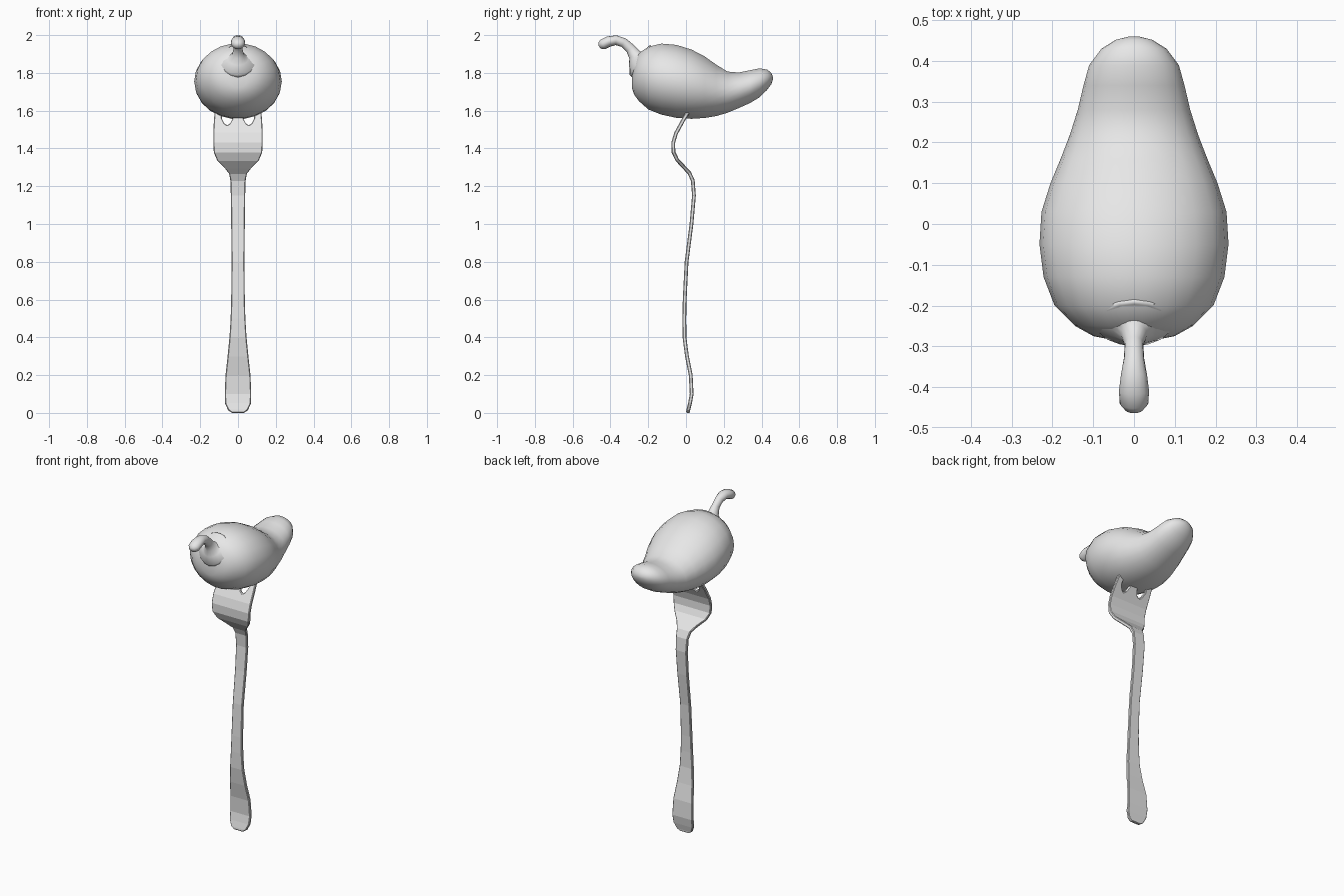
import bpy, bmesh, math
from mathutils import Vector

cube = bpy.data.objects.get("Cube")
if cube:
    bpy.data.objects.remove(cube)

GREY = (0.8, 0.8, 0.8, 1)
grey = bpy.data.materials.new("plain grey")
grey.use_nodes = True
grey.diffuse_color = GREY
grey.node_tree.nodes["Principled BSDF"].inputs["Base Color"].default_value = GREY


def finish(name, bm, smooth):
    """Turn a bmesh into a linked object."""
    bmesh.ops.recalc_face_normals(bm, faces=bm.faces)
    mesh = bpy.data.meshes.new(name)
    bm.to_mesh(mesh)
    bm.free()
    mesh.materials.append(grey)
    for p in mesh.polygons:
        p.use_smooth = smooth
    obj = bpy.data.objects.new(name, mesh)
    bpy.context.collection.objects.link(obj)
    return obj


def loft(name, rings, sides):
    """Skin elliptical rings given as (centre, up direction, half width, half height)."""
    bm = bmesh.new()
    loops = []
    for centre, up, hw, hh in rings:
        loop = []
        for i in range(sides):
            a = math.tau * i / sides
            loop.append(bm.verts.new(centre + up * hh * math.sin(a) + Vector((hw * math.cos(a), 0, 0))))
        loops.append(loop)
    for a, b in zip(loops, loops[1:]):
        for i in range(sides):
            j = (i + 1) % sides
            bm.faces.new((a[i], a[j], b[j], b[i]))
    bm.faces.new(loops[0])
    bm.faces.new(loops[-1])
    return finish(name, bm, True)


# Pepper body: y, top z, bottom z, half width
body = [
    (-.286, 1.80, 1.72, .045), (-.275, 1.85, 1.685, .10), (-.25, 1.905, 1.65, .145),
    (-.20, 1.94, 1.605, .195), (-.13, 1.957, 1.577, .222), (-.05, 1.95, 1.56, .232),
    (.03, 1.925, 1.555, .227), (.10, 1.888, 1.56, .205), (.16, 1.845, 1.57, .18),
    (.22, 1.808, 1.588, .157), (.28, 1.803, 1.613, .138), (.34, 1.815, 1.64, .124),
    (.39, 1.825, 1.67, .11), (.43, 1.818, 1.71, .08), (.452, 1.80, 1.74, .045),
    (.46, 1.78, 1.765, .012),
]
loft("pepper_body",
     [(Vector((0, y, (t + b) / 2)), Vector((0, 0, 1)), w, (t - b) / 2) for y, t, b, w in body], 22)

# Cap and curled stem: y, z, half width, half height
stem = [
    (-.222, 1.853, .088, .088), (-.235, 1.86, .10, .10), (-.248, 1.867, .092, .092),
    (-.259, 1.876, .055, .055), (-.272, 1.895, .032, .034), (-.295, 1.93, .023, .026),
    (-.33, 1.96, .025, .025), (-.37, 1.973, .032, .026), (-.41, 1.966, .037, .028),
    (-.44, 1.951, .035, .028), (-.455, 1.943, .022, .019), (-.46, 1.94, .008, .008),
]
points = [Vector((0, s[0], s[1])) for s in stem]
rings = []
for i, s in enumerate(stem):
    along = (points[min(i + 1, len(stem) - 1)] - points[max(i - 1, 0)]).normalized()
    rings.append((points[i], Vector((0, along.z, -along.y)), s[2], s[3]))
loft("pepper_stem", rings, 16)

# Fork: z, y of the bent sheet, half width
fork = [
    (0, .01, .03), (.015, .012, .052), (.05, .021, .068), (.1, .03, .07), (.2, .025, .066),
    (.3, .005, .055), (.4, -.008, .045), (.5, -.009, .039), (.6, -.007, .036),
    (.8, .003, .034), (1, .029, .036), (1.15, .042, .038), (1.23, .036, .04),
    (1.27, .018, .047), (1.3, -.01, .07), (1.34, -.047, .11), (1.38, -.066, .128),
    (1.43, -.068, .131), (1.48, -.053, .131), (1.555, -.012, .127), (1.6, .015, .122),
    (1.66, .05, .115),
]
SLOT_ROW = 19
half = [.22, .32, .45, .58, .68, 1]
columns = [-f for f in reversed(half)] + half
slot_dip = {.32: .025, .45: .035, .58: .025}


def bend(z):
    """Depth of the sheet at height z."""
    for (z0, y0, _), (z1, y1, _) in zip(fork, fork[1:]):
        if z <= z1:
            return y0 + (y1 - y0) * (z - z0) / (z1 - z0)
    return fork[-1][1]


bm = bmesh.new()
grid = []
for r, (z, y, w) in enumerate(fork):
    row = []
    for f in columns:
        h = z - (slot_dip.get(abs(f), 0) if r == SLOT_ROW else 0)
        row.append(bm.verts.new((f * w, bend(h), h)))
    grid.append(row)
for r in range(len(fork) - 1):
    for c in range(len(columns) - 1):
        middle = abs(columns[c] + columns[c + 1]) / 2
        if r >= SLOT_ROW and .22 < middle < .68:
            continue
        bm.faces.new((grid[r][c], grid[r][c + 1], grid[r + 1][c + 1], grid[r + 1][c]))
loose = [v for v in bm.verts if not v.link_faces]
bmesh.ops.delete(bm, geom=loose, context='VERTS')
obj = finish("fork", bm, False)
solid = obj.modifiers.new("thickness", 'SOLIDIFY')
solid.thickness = .02
solid.offset = 0
bevel = obj.modifiers.new("soft rim", 'BEVEL')
bevel.width = .004
bevel.segments = 1
bevel.limit_method = 'ANGLE'
bevel.angle_limit = math.radians(60)
bevel.use_clamp_overlap = False
